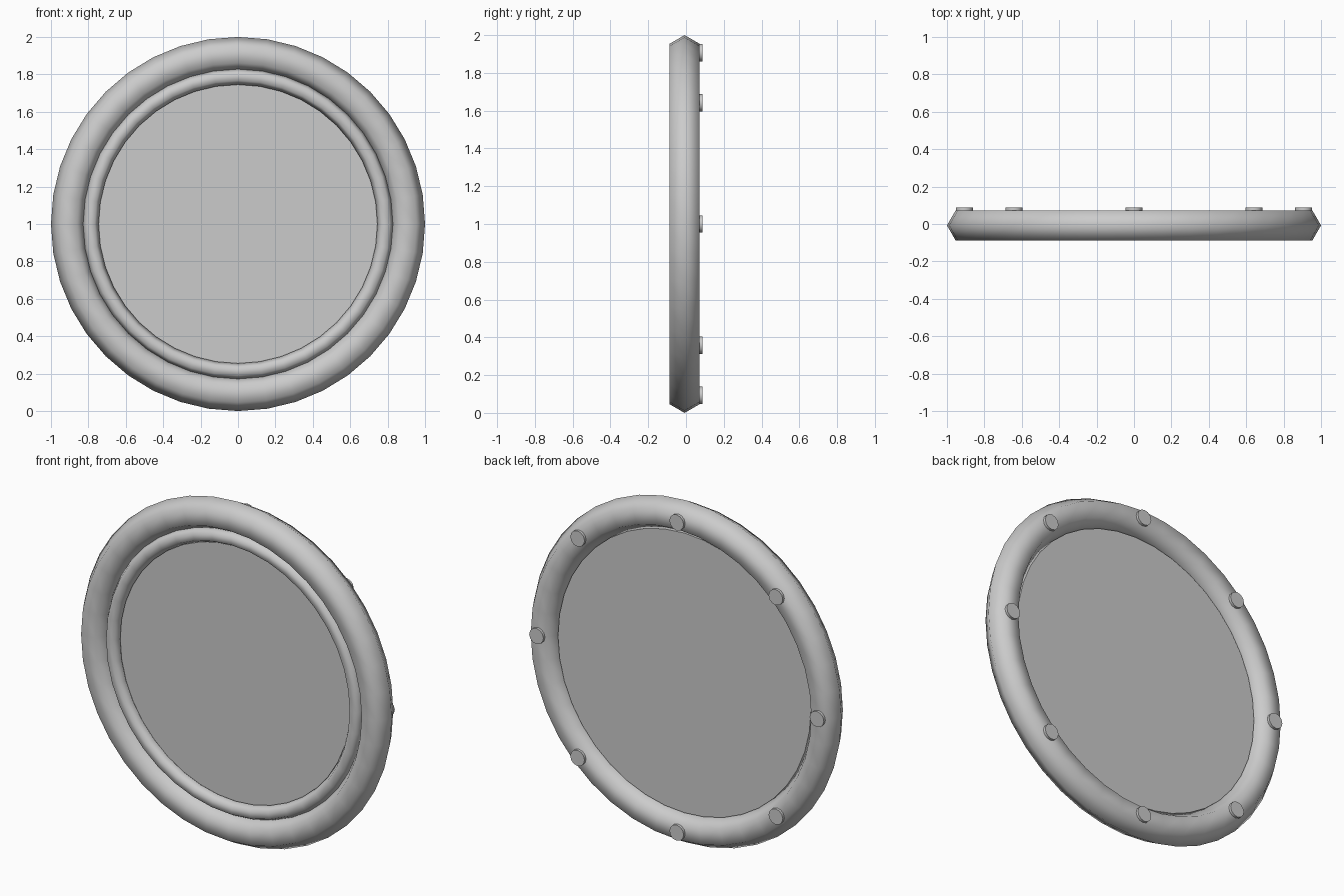
import bpy, math

if "Cube" in bpy.data.objects:
    bpy.data.objects.remove(bpy.data.objects["Cube"])

CZ, CY = 1.0, -0.0075   # centre of the frame
ROT = (math.pi / 2, 0, 0)


def ring(name, major, minor, y):
    """Smooth ring with a six-sided section, facing the front."""
    bpy.ops.mesh.primitive_torus_add(major_segments=40, minor_segments=6,
                                     major_radius=major, minor_radius=minor,
                                     location=(0, y, CZ), rotation=ROT)
    ob = bpy.context.object
    ob.name = name
    bpy.ops.object.shade_smooth()


def plate(name, sides, radius, y0, y1, x=0, z=CZ):
    """Flat disc between two depths."""
    bpy.ops.mesh.primitive_cylinder_add(vertices=sides, radius=radius, depth=y1 - y0,
                                        location=(x, (y0 + y1) / 2, z), rotation=ROT)
    ob = bpy.context.object
    ob.name = name
    bpy.ops.object.shade_smooth_by_angle(angle=math.radians(35))


# frame, inner trim and glass
ring("outer_frame", 0.9075, 0.0925, CY)
ring("inner_trim", 0.788, 0.043, CY - 0.018)
plate("glass_disc", 40, 0.818, CY - 0.008, CY + 0.022)

# eight studs on the back
for i in range(8):
    a = i * math.pi / 4
    plate("back_stud_%d" % (i + 1), 12, 0.046, CY + 0.06, CY + 0.095,
          0.907 * math.cos(a), CZ + 0.907 * math.sin(a))
